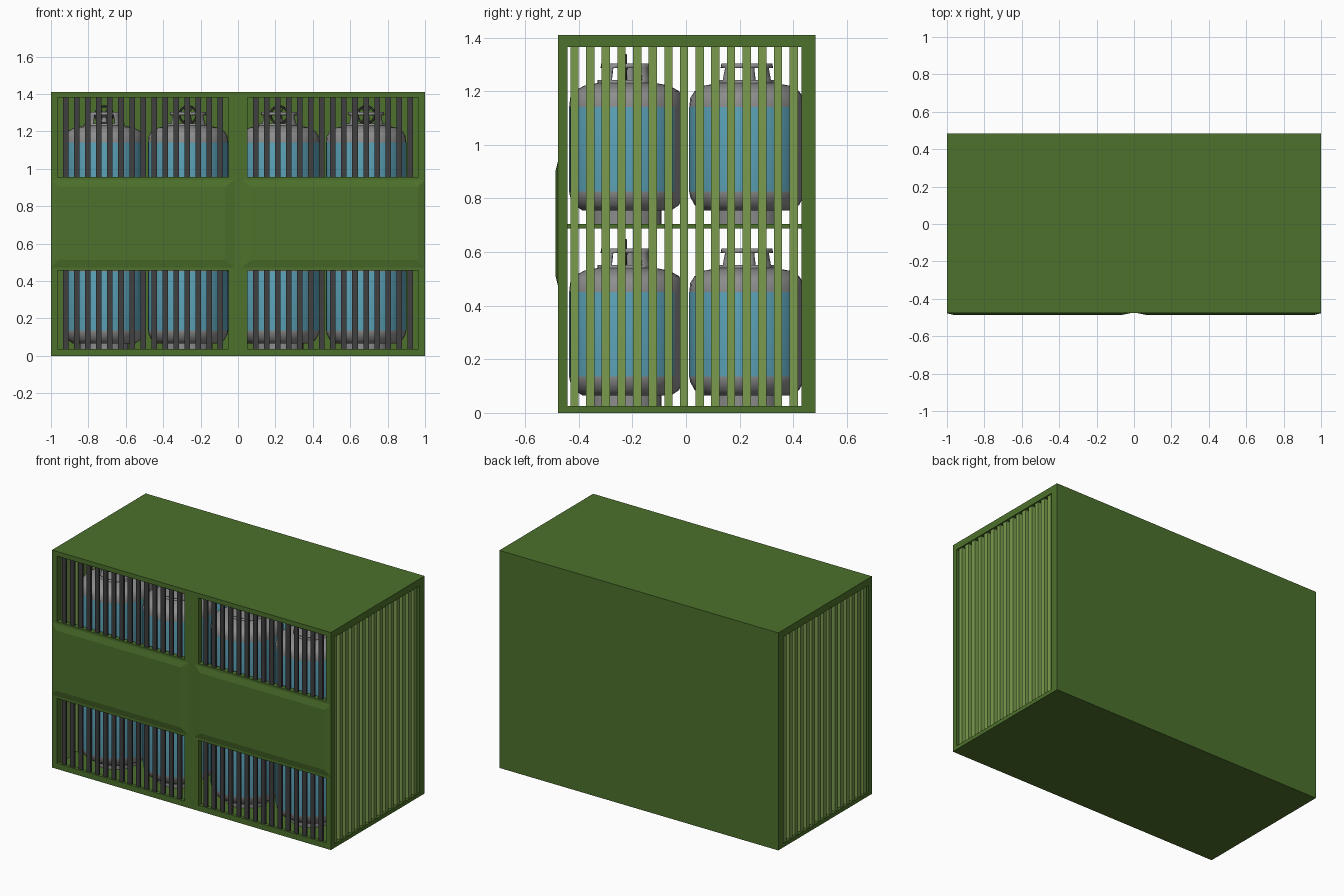
import bpy, bmesh, math
from mathutils import Matrix, Vector

cube = bpy.data.objects.get("Cube")
if cube:
    bpy.data.objects.remove(cube, do_unlink=True)


def material(name, rgb):
    m = bpy.data.materials.new(name)
    m.use_nodes = True
    m.diffuse_color = (*rgb, 1)
    m.node_tree.nodes["Principled BSDF"].inputs["Base Color"].default_value = (*rgb, 1)
    return m


GREEN = material("cabinet green", (0.074, 0.165, 0.025))
LIGHT = material("light green", (0.195, 0.33, 0.074))
DARK = material("dark grey", (0.05, 0.05, 0.052))
GREY = material("tank grey", (0.27, 0.27, 0.27))
BLUE = material("tank blue", (0.11, 0.38, 0.50))


def make_mesh(name, bm, mats, smooth=False):
    bmesh.ops.recalc_face_normals(bm, faces=bm.faces)
    me = bpy.data.meshes.new(name)
    bm.to_mesh(me)
    bm.free()
    for m in mats:
        me.materials.append(m)
    if smooth:
        me.shade_smooth()
        me.set_sharp_from_angle(angle=math.radians(35))
    return me


def add(name, me, loc=(0, 0, 0)):
    ob = bpy.data.objects.new(name, me)
    ob.location = loc
    bpy.context.scene.collection.objects.link(ob)
    return ob


def add_box(bm, x, y, z):
    lo, hi = Vector((x[0], y[0], z[0])), Vector((x[1], y[1], z[1]))
    mat = Matrix.Translation((lo + hi) / 2) @ Matrix.Diagonal((*(hi - lo), 1))
    bmesh.ops.create_cube(bm, size=1, matrix=mat)


def boxes(name, mat, *spans):
    bm = bmesh.new()
    for s in spans:
        add_box(bm, *s)
    return add(name, make_mesh(name, bm, [mat]))


def lathe(bm, profile, steps=32):
    """Spin (radius, height) points around z; returns rows of faces."""
    rings = [[bm.verts.new((r * math.cos(a), r * math.sin(a), z))
              for a in (math.tau * i / steps for i in range(steps))] for r, z in profile]
    return [[bm.faces.new((a[i], a[(i + 1) % steps], b[(i + 1) % steps], b[i]))
             for i in range(steps)] for a, b in zip(rings, rings[1:])]


# Cabinet shell
FRONT, BACK, TOP = -0.477, 0.483, 1.41
boxes("roof", GREEN, ((-1, 1), (FRONT, BACK), (1.38, TOP)))
boxes("floor", GREEN, ((-1, 1), (FRONT, BACK), (0, 0.025)))
boxes("back_wall", GREEN, ((-1, 1), (0.455, BACK), (0.025, 1.38)))
boxes("shelf", GREEN, ((-0.965, 0.965), (-0.442, 0.455), (0.688, 0.704)))
boxes("front_bottom_lip", GREEN, ((-1, 1), (FRONT, -0.455), (0.02, 0.037)))
boxes("centre_post", GREEN, ((-0.05, 0.05), (FRONT, -0.442), (0.025, 1.38)))
boxes("middle_band", GREEN, ((-1, 1), (FRONT, -0.442), (0.457, 0.955)))

for side, s in (("left", 1), ("right", -1)):
    outer = sorted((s, s * 0.965))
    boxes(side + "_front_post", GREEN, (outer, (FRONT, -0.442), (0.025, 1.38)))
    boxes(side + "_back_post", GREEN, (outer, (0.431, 0.455), (0.025, 1.38)))
    boxes(side + "_top_rail", GREEN, (outer, (-0.442, 0.431), (1.365, 1.38)))

    # Vertical side slats
    boxes(side + "_side_slats", LIGHT,
          *[(sorted((s * 0.967, s * 0.992)), (c - 0.0155, c + 0.0155), (0.025, 1.365))
            for c in (-0.416 + 0.0584 * i for i in range(15))])

    # Front bars in the upper and lower openings
    pitch = 0.915 / 31
    boxes(side + "_front_bars", DARK,
          *[(sorted((s * (0.05 + pitch * k), s * (0.05 + pitch * (k + 1)))),
             (-0.468, -0.456), z)
            for k in range(1, 31, 2) for z in ((0.03, 0.46), (0.95, 1.385))])

    # Raised front panel with sloping edges
    bm = bmesh.new()
    rows = []
    for x0, x1, z0, z1, y in ((0.02, 1, 0.472, 0.94, FRONT), (0.07, 0.962, 0.512, 0.902, -0.487)):
        rows.append([bm.verts.new((s * x, y, z))
                     for x, z in ((x0, z0), (x1, z0), (x1, z1), (x0, z1))])
    base, face = rows
    bm.faces.new(face)
    bm.faces.new(base[::-1])
    for i in range(4):
        j = (i + 1) % 4
        bm.faces.new((base[i], base[j], face[j], face[i]))
    add(side + "_raised_panel", make_mesh(side + "_raised_panel", bm, [GREEN]))

# Tank body: foot ring, bowl, painted band, shoulder
bm = bmesh.new()
strips = lathe(bm, [(0.12, 0.015), (0.13, 0.015), (0.13, 0.065), (0.165, 0.065), (0.195, 0.085),
                    (0.211, 0.115), (0.215, 0.135), (0.215, 0.45), (0.211, 0.485), (0.195, 0.51),
                    (0.16, 0.53), (0.10, 0.542), (0.001, 0.548)])
bm.normal_update()
for f in strips[6]:
    # the rear of the band is left unpainted
    f.material_index = 0 if f.calc_center_median().y > 0.168 else 1
bowl = lathe(bm, [(0.12, 0.015), (0.12, 0.06), (0.001, 0.05)])
bmesh.ops.remove_doubles(bm, verts=bm.verts, dist=0.0001)
body_mesh = make_mesh("tank_body", bm, [GREY, BLUE], True)

# Guard collar with four windows
bm = bmesh.new()
strips = lathe(bm, [(0.112, 0.525), (0.108, 0.552), (0.098, 0.597), (0.095, 0.613)])
gaps = []
for f in strips[1]:
    c = f.calc_center_median()
    off = math.atan2(c.y, c.x) % (math.pi / 2)
    if min(off, math.pi / 2 - off) < math.radians(30):
        gaps.append(f)
bmesh.ops.delete(bm, geom=gaps, context='FACES')
collar_mesh = make_mesh("tank_collar", bm, [GREY], True)

# Valve stem
bm = bmesh.new()
bmesh.ops.create_cone(bm, cap_ends=True, segments=12, radius1=0.022, radius2=0.014, depth=0.07,
                      matrix=Matrix.Translation((0, 0.012, 0.575)))
valve_mesh = make_mesh("tank_valve", bm, [GREY], True)

# Spoked hand wheel facing the front
bm = bmesh.new()
lathe(bm, [(0.046 + 0.006 * math.cos(a), 0.006 * math.sin(a))
           for a in (math.tau * i / 6 for i in range(7))], 20)
bmesh.ops.remove_doubles(bm, verts=bm.verts, dist=0.0001)
for i in range(3):
    spoke = bmesh.ops.create_cube(bm, size=1, matrix=Matrix.Rotation(math.pi * i / 3, 4, 'Z')
                                  @ Matrix.Diagonal((0.09, 0.007, 0.006, 1)))
bmesh.ops.create_cone(bm, cap_ends=True, segments=12, radius1=0.014, radius2=0.014, depth=0.02)
bmesh.ops.rotate(bm, verts=bm.verts, matrix=Matrix.Rotation(math.pi / 2, 3, 'X'))
wheel_mesh = make_mesh("hand_wheel", bm, [DARK], True)

# Two shelves, two rows, four tanks in each
number = 0
for z in (0, 0.69):
    for y in (-0.221, 0.227):
        for x in (-0.716, -0.267, 0.22, 0.685):
            number += 1
            add(f"tank_body_{number}", body_mesh, (x, y, z))
            collar = add(f"tank_collar_{number}", collar_mesh, (x, y, z))
            thick = collar.modifiers.new("thickness", 'SOLIDIFY')
            thick.thickness = 0.008
            add(f"tank_valve_{number}", valve_mesh, (x, y, z))
            add(f"hand_wheel_{number}", wheel_mesh, (x, y - 0.005, z + 0.598))
